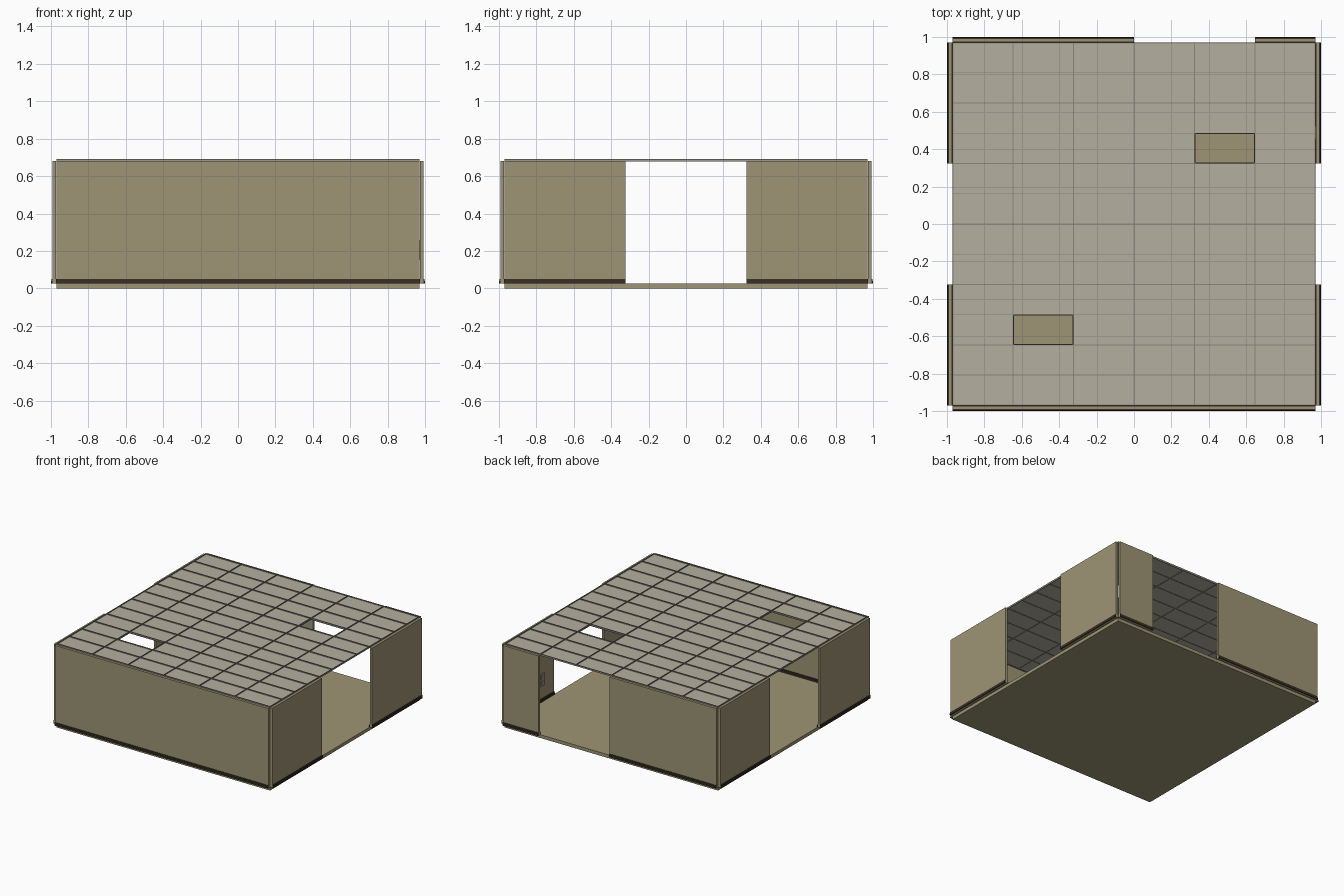
import bpy

if "Cube" in bpy.data.objects:
    bpy.data.objects.remove(bpy.data.objects["Cube"])

def material(name, rgb):
    m = bpy.data.materials.new(name)
    m.diffuse_color = (*rgb, 1)
    m.use_nodes = True
    m.node_tree.nodes["Principled BSDF"].inputs["Base Color"].default_value = m.diffuse_color
    return m

TAN = material("tan_wall", (0.342, 0.301, 0.178))
TILE = material("pale_grey_tile", (0.456, 0.434, 0.352))
GRID = material("grey_grid", (0.25, 0.24, 0.205))
DARK = material("dark_brown_trim", (0.042, 0.030, 0.018))

def boxes(name, mat, spans):
    """One object made of boxes, each (x0, x1, y0, y1, z0, z1)."""
    verts, faces = [], []
    for x0, x1, y0, y1, z0, z1 in spans:
        b = len(verts)
        verts += [(x, y, z) for z in (z0, z1)
                  for x, y in ((x0, y0), (x1, y0), (x1, y1), (x0, y1))]
        faces += [[b + i for i in f] for f in
                  ((3, 2, 1, 0), (4, 5, 6, 7), (0, 1, 5, 4),
                   (1, 2, 6, 5), (2, 3, 7, 6), (3, 0, 4, 7))]
    me = bpy.data.meshes.new(name)
    me.from_pydata(verts, [], faces)
    me.materials.append(mat)
    ob = bpy.data.objects.new(name, me)
    bpy.context.collection.objects.link(ob)
    return ob

H = 0.97                  # half width of the room
IN, OUT = 0.972, 0.992    # wall faces
Z0, Z1 = 0.027, 0.682     # wall bottom and top
CX, CY = H / 3, H / 6     # ceiling tile size

# floor slab
boxes("floor", TAN, [(-H, H, -H, H, 0, Z0)])

# walls with dark skirting on both sides
def wall(name, axis, side, a, b):
    def span(d0, d1, z0, z1):
        lo, hi = sorted((side * d0, side * d1))
        return (a, b, lo, hi, z0, z1) if axis == "y" else (lo, hi, a, b, z0, z1)
    boxes(name, TAN, [span(IN, OUT, Z0, Z1)])
    boxes(name + "_skirting", DARK, [
        span(OUT, 1.0, Z0, 0.040), span(OUT, 0.997, 0.040, 0.051),
        span(IN - 0.008, IN, Z0, 0.040), span(IN - 0.005, IN, 0.040, 0.051)])

wall("front_wall", "y", -1, -H, H)
wall("back_wall_left", "y", 1, -H, 0)
wall("back_wall_right", "y", 1, 2 * CX, H)
for side, word in ((-1, "left"), (1, "right")):
    wall(word + "_wall_front", "x", side, -H, -CX)
    wall(word + "_wall_back", "x", side, CX, H)

# ceiling tiles, two of them missing
missing = {(1, 2), (4, 8)}
boxes("ceiling_tiles", TILE, [
    (-H + i * CX, -H + (i + 1) * CX, -H + j * CY, -H + (j + 1) * CY, 0.679, 0.683)
    for i in range(6) for j in range(12) if (i, j) not in missing])

# ceiling grid: thin upright fins with a flat flange beneath
def bars(w, z0, z1):
    out = []
    for i in range(7):
        x = max(-H + w, min(H - w, -H + i * CX))
        out.append((x - w, x + w, -H, H, z0, z1))
    for j in range(13):
        y = max(-H + w, min(H - w, -H + j * CY))
        out.append((-H, H, y - w, y + w, z0, z1))
    return out

boxes("ceiling_grid_fins", GRID, bars(0.002, 0.679, 0.691))
boxes("ceiling_grid_flanges", GRID, bars(0.005, 0.677, 0.679))

# wall socket inside the right wall
boxes("socket_plate", TAN, [(IN - 0.006, IN, 0.455, 0.525, 0.155, 0.255)])
boxes("socket_outlets", GRID, [(IN - 0.008, IN - 0.006, 0.473, 0.507, z, z + 0.03)
                               for z in (0.168, 0.212)])
